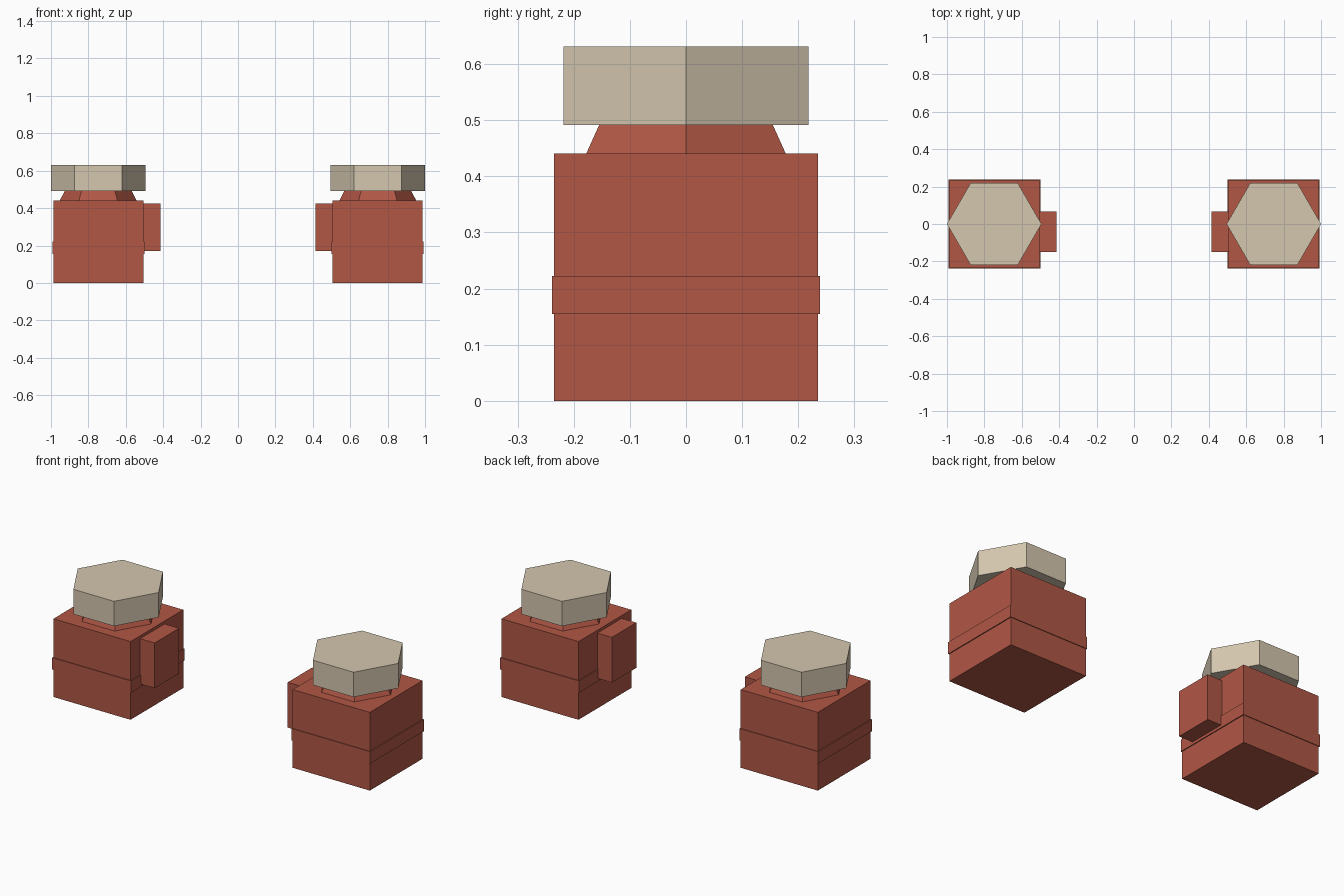
import bpy
import math

if "Cube" in bpy.data.objects:
    bpy.data.objects.remove(bpy.data.objects["Cube"])


def material(name, color):
    m = bpy.data.materials.new(name)
    m.diffuse_color = (*color, 1)
    m.use_nodes = True
    m.node_tree.nodes["Principled BSDF"].inputs["Base Color"].default_value = m.diffuse_color
    return m


RED = material("brick red", (0.44, 0.095, 0.06))
BEIGE = material("warm beige", (0.66, 0.57, 0.43))


def box(name, lo, hi):
    bpy.ops.mesh.primitive_cube_add(size=1, location=[(a + b) / 2 for a, b in zip(lo, hi)])
    o = bpy.context.object
    o.name = name
    o.scale = [b - a for a, b in zip(lo, hi)]
    o.data.materials.append(RED)


def hexagon(name, x, r_low, r_top, z0, z1, mat):
    # corners point along x, flats face front and back
    bpy.ops.mesh.primitive_cone_add(vertices=6, radius1=r_low, radius2=r_top, depth=z1 - z0,
                                    location=(x, 0, (z0 + z1) / 2), rotation=(0, 0, math.pi / 6))
    o = bpy.context.object
    o.name = name
    o.data.materials.append(mat)


# Two matching units facing each other
for side, s in (("left", -1), ("right", 1)):
    def part(name, x0, x1, y0, y1, z0, z1):
        a, b = sorted((s * x0, s * x1))
        box(f"{side}_{name}", (a, y0, z0), (b, y1, z1))

    part("body", 0.506, 0.987, -0.235, 0.235, 0, 0.441)
    part("band", 0.501, 0.992, -0.239, 0.239, 0.155, 0.222)
    part("inner_block", 0.415, 0.52, -0.15, 0.068, 0.17, 0.425)
    hexagon(f"{side}_neck", s * 0.7475, 0.205, 0.179, 0.441, 0.491, RED)
    hexagon(f"{side}_hex_cap", s * 0.7475, 0.2525, 0.2525, 0.491, 0.631, BEIGE)
